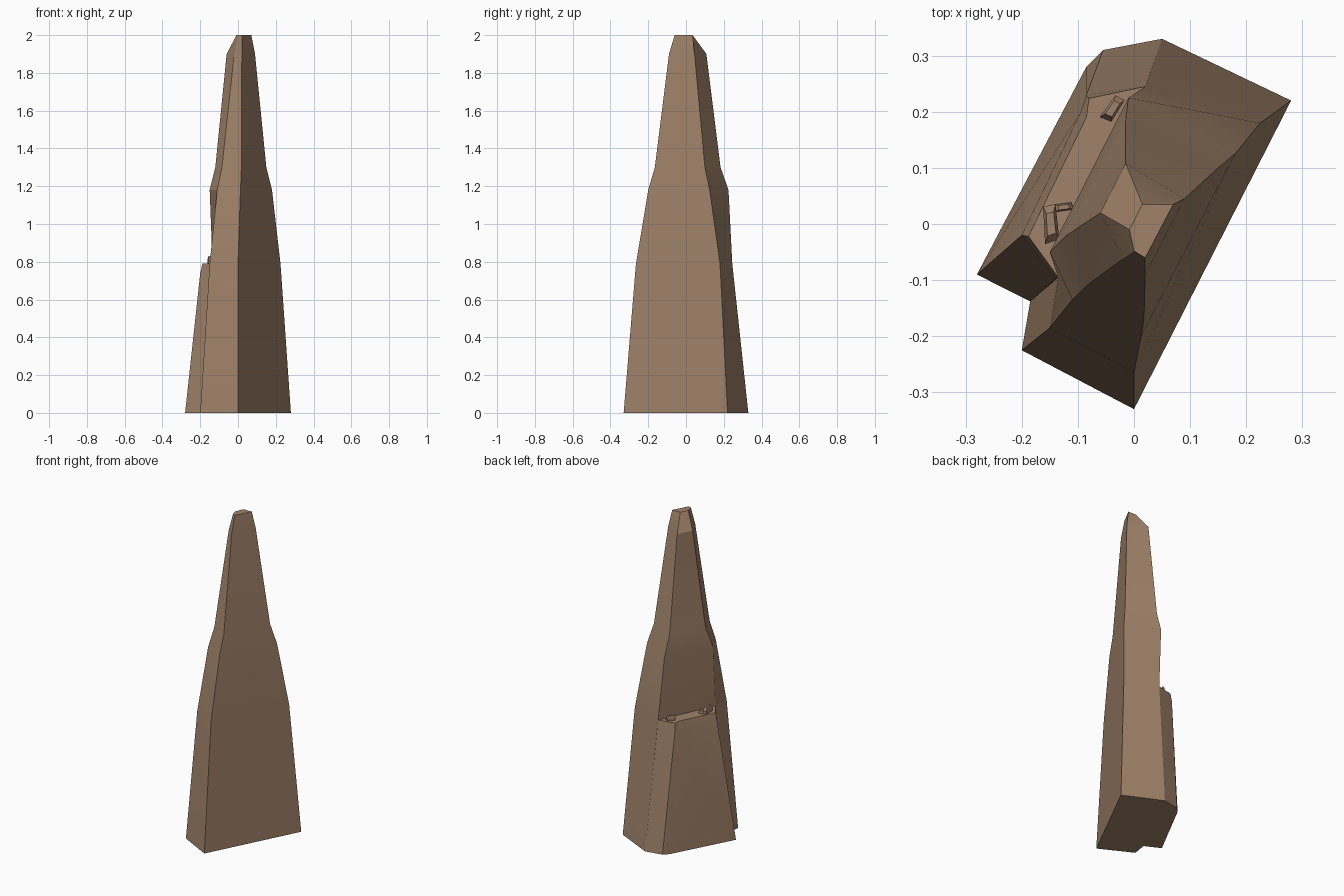
import bpy, bmesh, math

cube = bpy.data.objects.get("Cube")
if cube:
    bpy.data.objects.remove(cube, do_unlink=True)

# One flat rock colour
rock = bpy.data.materials.new("brown rock")
rock.use_nodes = True
colour = (0.35, 0.225, 0.142, 1)
rock.diffuse_color = colour
bsdf = rock.node_tree.nodes["Principled BSDF"]
bsdf.inputs["Base Color"].default_value = colour
bsdf.inputs["Roughness"].default_value = 0.9


def loft(name, rings, angle=15):
    """Skin closed rings, each given as (height, outline), and cap both ends."""
    bm = bmesh.new()
    loops = [[bm.verts.new((x, y, z)) for x, y in pts] for z, pts in rings]
    count = len(loops[0])
    for low, high in zip(loops, loops[1:]):
        for i in range(count):
            j = (i + 1) % count
            bm.faces.new((low[i], low[j], high[j], high[i]))
    bm.faces.new(loops[0][::-1])
    bm.faces.new(loops[-1])
    bmesh.ops.recalc_face_normals(bm, faces=bm.faces)
    mesh = bpy.data.meshes.new(name)
    bm.to_mesh(mesh)
    bm.free()
    mesh.materials.append(rock)
    obj = bpy.data.objects.new(name, mesh)
    bpy.context.collection.objects.link(obj)
    bpy.ops.object.select_all(action="DESELECT")
    obj.select_set(True)
    bpy.context.view_layer.objects.active = obj
    bpy.ops.object.shade_smooth_by_angle(angle=math.radians(angle))
    return obj


# Tall tapering spire, five corners per level
loft("rock_spire", [
    (0, [(0, -.33), (.28, .22), (.05, .33), (-.185, -.138), (-.2, -.225)]),
    (.79, [(0, -.265), (.225, .18), (.02, .245), (-.135, -.095), (-.15, -.185)]),
    (1.18, [(.013, -.2), (.18, .125), (-.01, .225), (-.15, -.05), (-.11, -.135)]),
    (1.3, [(.018, -.165), (.15, .1), (-.015, .183), (-.12, -.02), (-.085, -.11)]),
    (1.9, [(.02, -.09), (.09, .045), (-.015, .108), (-.06, .02), (-.02, -.062)]),
    (2, [(.02, -.06), (.07, .035), (.015, .035), (-.008, -.01), (0, -.048)]),
])

# Lower shelf leaning on the long side; its inner corner is buried in the spire
loft("rock_ledge", [
    (0, [(-.28, -.09), (-.085, .28), (-.055, .31), (.05, .33), (.05, 0), (-.185, -.138)]),
    (.74, [(-.2, -.02), (-.095, .2), (-.085, .23), (.022, .25), (.05, 0), (-.14, -.098)]),
    (.79, [(-.188, -.022), (-.085, .19), (-.08, .224), (.02, .245), (.05, 0), (-.135, -.095)]),
])


# Loose stones resting on the shelf
def stone(name, x, y, width, length, height, turn):
    c, s = math.cos(turn), math.sin(turn)

    def outline(scale):
        corners = [(-1, -1), (1, -.8), (.8, 1), (-.9, .9)]
        pts = [(a * width * scale / 2, b * length * scale / 2) for a, b in corners]
        return [(x + a * c - b * s, y + a * s + b * c) for a, b in pts]

    base = .78
    loft(name, [(base, outline(.9)), (base + height * .6, outline(1)),
                (base + height, outline(.6))])


stone("front_stone", -.148, 0, .026, .07, .05, .07)
stone("front_stone_chip", -.125, .03, .035, .014, .025, .1)
stone("back_stone", -.038, .205, .022, .05, .04, -.6)
